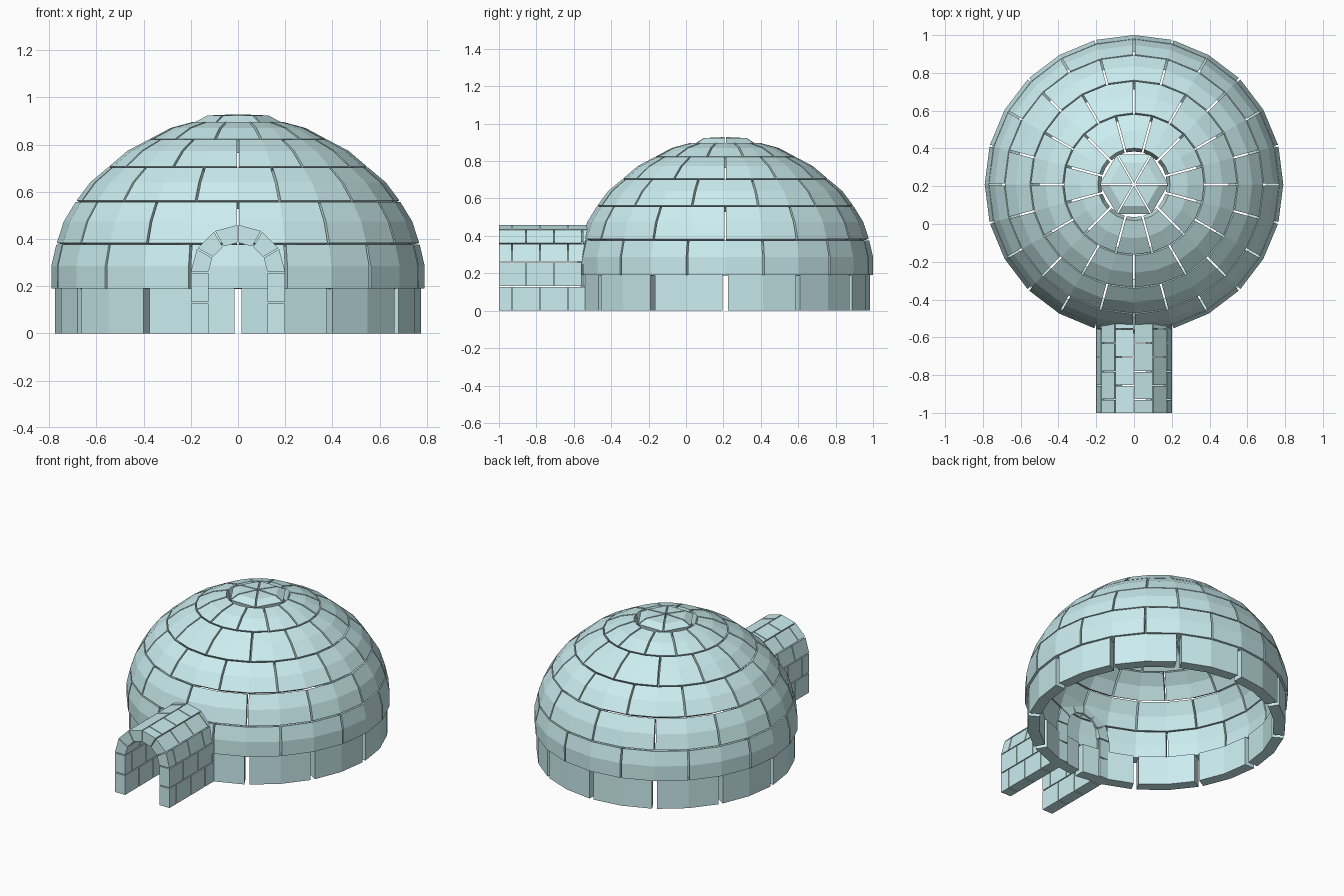
import bpy, bmesh
from math import sin, cos, radians, hypot

if "Cube" in bpy.data.objects:
    bpy.data.objects.remove(bpy.data.objects["Cube"])

CY = 0.21          # dome centre in y
WALL = 0.07        # wall thickness
FOCUS = 0.17       # height the dome blocks point towards

ice = bpy.data.materials.new("ice")
ice.diffuse_color = (0.60, 0.85, 0.87, 1)
ice.use_nodes = True
ice.node_tree.nodes["Principled BSDF"].inputs["Base Color"].default_value = ice.diffuse_color


def loft(bm, sections):
    """Closed solid through a list of equal-length rings."""
    rings = [[bm.verts.new(p) for p in s] for s in sections]
    n = len(rings[0])
    for a, b in zip(rings, rings[1:]):
        for i in range(n):
            j = (i + 1) % n
            bm.faces.new((a[i], a[j], b[j], b[i]))
    bm.faces.new(rings[0][::-1])
    bm.faces.new(rings[-1])


def finish(bm, name):
    bmesh.ops.recalc_face_normals(bm, faces=bm.faces)
    me = bpy.data.meshes.new(name)
    bm.to_mesh(me)
    bm.free()
    me.materials.append(ice)
    ob = bpy.data.objects.new(name, me)
    bpy.context.collection.objects.link(ob)


def block_ring(name, profile, count, start, facets, gap):
    """Ring of blocks: an (r, z) outline swept in flat facets, split by gaps."""
    bm = bmesh.new()
    step = 360 / count
    for k in range(count):
        sections = []
        for f in range(facets + 1):
            a = radians(start + step * (k + f / facets))
            s = gap / 2 * ((f == 0) - (f == facets))
            sections.append([(r * cos(a) - s * sin(a), CY + r * sin(a) + s * cos(a), z)
                             for r, z in profile])
        loft(bm, sections)
    finish(bm, name)


def inward(p):
    d = hypot(p[0], p[1] - FOCUS)
    k = 1 - WALL / d
    return (p[0] * k, FOCUS + (p[1] - FOCUS) * k)


# upright foundation course
block_ring("foundation_blocks",
           [(0.775, 0), (0.775, 0.19), (0.705, 0.19), (0.705, 0)], 12, 0, 2, 0.03)

# curved courses, staggered by half a block
levels = [(0.79, 0.19), (0.769, 0.38), (0.686, 0.56), (0.549, 0.705),
          (0.375, 0.823), (0.188, 0.897)]
for i, (lo, hi) in enumerate(zip(levels, levels[1:])):
    dr, dz = hi[0] - lo[0], hi[1] - lo[1]
    d = hypot(dr, dz)

    def at(t, bulge=0):
        return (lo[0] + dr * t + dz / d * bulge, lo[1] + dz * t - dr / d * bulge)
    e = 0.004 / d
    outer = [at(e if i else 0), at(0.5, 0.011), at(1 - e)]
    block_ring(f"dome_course_{i + 1}", outer + [inward(p) for p in outer[::-1]],
               12, 0 if i % 2 else 15, 2, 0.01)

# six wedge cap
block_ring("cap_wedges", [(0.18, 0.896), (0.13, 0.923), (0.01, 0.928),
                          (0.01, 0.86), (0.13, 0.855), (0.165, 0.845)], 6, 0, 1, 0.008)

# entrance tunnel: cross-section stations (outer, inner) from right foot to left foot
SPRING, RO, RI = 0.26, 0.20, 0.125
stations = [((RO, z), (RI, z)) for z in (0, 0.13)]
for k in range(7):
    a = radians(30 * k)
    stations.append(tuple((r * cos(a), SPRING + r * sin(a)) for r in (RO, RI)))
stations += [((-RO, z), (-RI, z)) for z in (0.13, 0)]

bm = bmesh.new()
G = 0.003
for i, (s0, s1) in enumerate(zip(stations, stations[1:])):
    # shrink each block slightly so the joints show
    quad = []
    for p, q in ((s0[0], s1[0]), (s1[0], s0[0]), (s1[1], s0[1]), (s0[1], s1[1])):
        t = 0 if p[1] == 0 else G / hypot(q[0] - p[0], q[1] - p[1])
        quad.append((p[0] + (q[0] - p[0]) * t, p[1] + (q[1] - p[1]) * t))
    y, end = -1.0, -0.465
    length = 0.145 if i % 2 else 0.07
    while y < end - 0.01:
        y2 = min(y + length, end)
        y0 = y if y == -1.0 else y + G
        loft(bm, [[(x, yy, z) for x, z in quad] for yy in (y0, y2 - G)])
        y, length = y2, 0.15
finish(bm, "entrance_tunnel")
